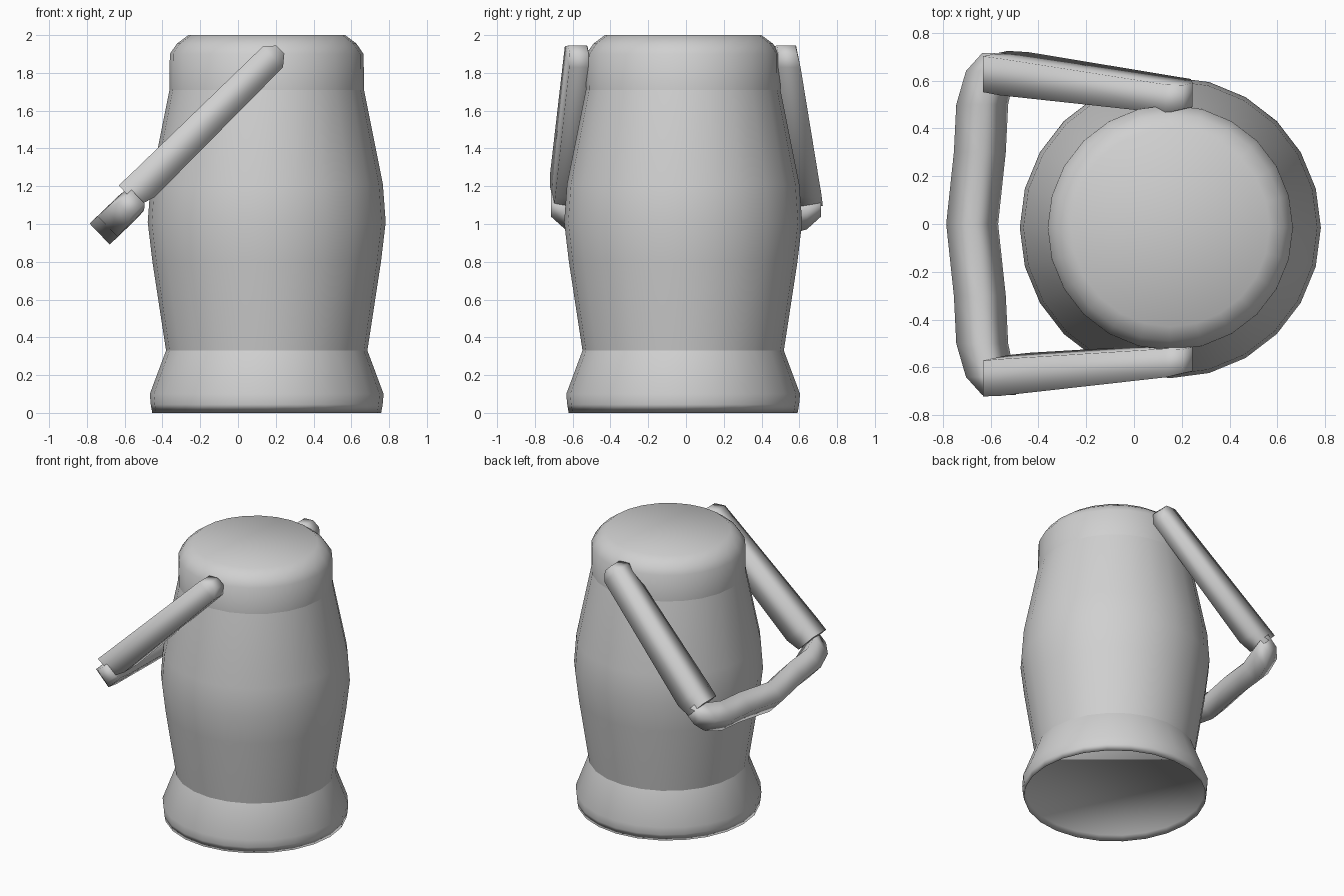
import bpy, bmesh
from math import cos, sin, pi
from mathutils import Vector

cube = bpy.data.objects.get("Cube")
if cube:
    bpy.data.objects.remove(cube)

grey = bpy.data.materials.new("plain grey")
grey.use_nodes = True
colour = (0.63, 0.63, 0.63, 1)
grey.diffuse_color = colour
grey.node_tree.nodes["Principled BSDF"].inputs["Base Color"].default_value = colour


def loft(name, rings, cap_start=False, cap_end=False, sharp_start=False):
    """Skin a list of equal-sized point rings, with optional end faces."""
    bm = bmesh.new()
    loops = [[bm.verts.new(p) for p in ring] for ring in rings]
    n = len(loops[0])
    for a, b in zip(loops, loops[1:]):
        for i in range(n):
            j = (i + 1) % n
            bm.faces.new((a[i], a[j], b[j], b[i]))
    if cap_start:
        cap = bm.faces.new(loops[0][::-1])
        for e in cap.edges:
            e.smooth = not sharp_start
    if cap_end:
        bm.faces.new(loops[-1])
    for f in bm.faces:
        f.smooth = True
    if cap_start and cap_end:
        bmesh.ops.recalc_face_normals(bm, faces=bm.faces)
    mesh = bpy.data.meshes.new(name)
    bm.to_mesh(mesh)
    bm.free()
    mesh.materials.append(grey)
    obj = bpy.data.objects.new(name, mesh)
    bpy.context.collection.objects.link(obj)
    return obj


def turned(name, profile, **caps):
    """Round part on the vessel axis from (radius, height) pairs."""
    sides = 24
    rings = [[Vector((0.152 + r * cos(2 * pi * i / sides),
                      -0.015 + r * sin(2 * pi * i / sides), z))
              for i in range(sides)] for r, z in profile]
    return loft(name, rings, **caps)


def bar(name, path, u, v, sharp_start=False):
    """Four-sided bar through (point, half width, half depth) sections."""
    rings = [[Vector(p) + u * s * w + v * t * d
              for s, t in ((-1, -1), (1, -1), (1, 1), (-1, 1))] for p, w, d in path]
    return loft(name, rings, cap_start=True, cap_end=True, sharp_start=sharp_start)


# Vessel: flared base with a recessed underside, bulging barrel, rounded lid
turned("base", [(0.595, 0.04), (0.606, 0), (0.614, 0.045), (0.619, 0.1), (0.533, 0.33)],
       cap_start=True)
turned("barrel", [(0.533, 0.33), (0.605, 0.8), (0.63, 1.01), (0.615, 1.21), (0.515, 1.71)])
turned("lid", [(0.515, 1.71), (0.513, 1.9), (0.475, 1.955), (0.415, 2.0)], cap_end=True)

# Swinging handle: two sloping arms and a cross grip
along = Vector((0.72, 0, 0.69))
across = Vector((-0.69, 0, 0.72))
side = Vector((0, 1, 0))
lean = across - side * 0.15
for name, low_y, high_y in (("front_arm", -0.635, -0.57), ("back_arm", 0.638, 0.535)):
    start = Vector((-0.58, low_y, 1.15))
    top = Vector((0.185, high_y, 1.885))
    swell = start.lerp(top, 0.09) - across * 0.014
    bar(name, [(start, 0.075, 0.075), (swell, 0.077, 0.088),
               (top, 0.06, 0.077), (top + along * 0.055, 0.05, 0.03)],
        side, lean, sharp_start=True)

half = [(0.3, -0.645, 1.03, 0.077), (0.5, -0.635, 1.04, 0.077),
        (0.64, -0.6, 1.075, 0.073), (0.715, -0.565, 1.11, 0.05)]
grip = [((x, -y, z), h, h) for y, x, z, h in reversed(half)]
grip.append(((-0.677, 0, 1.0), 0.077, 0.077))
grip += [((x, y, z), h, h) for y, x, z, h in half]
bar("grip", grip, along, across)
